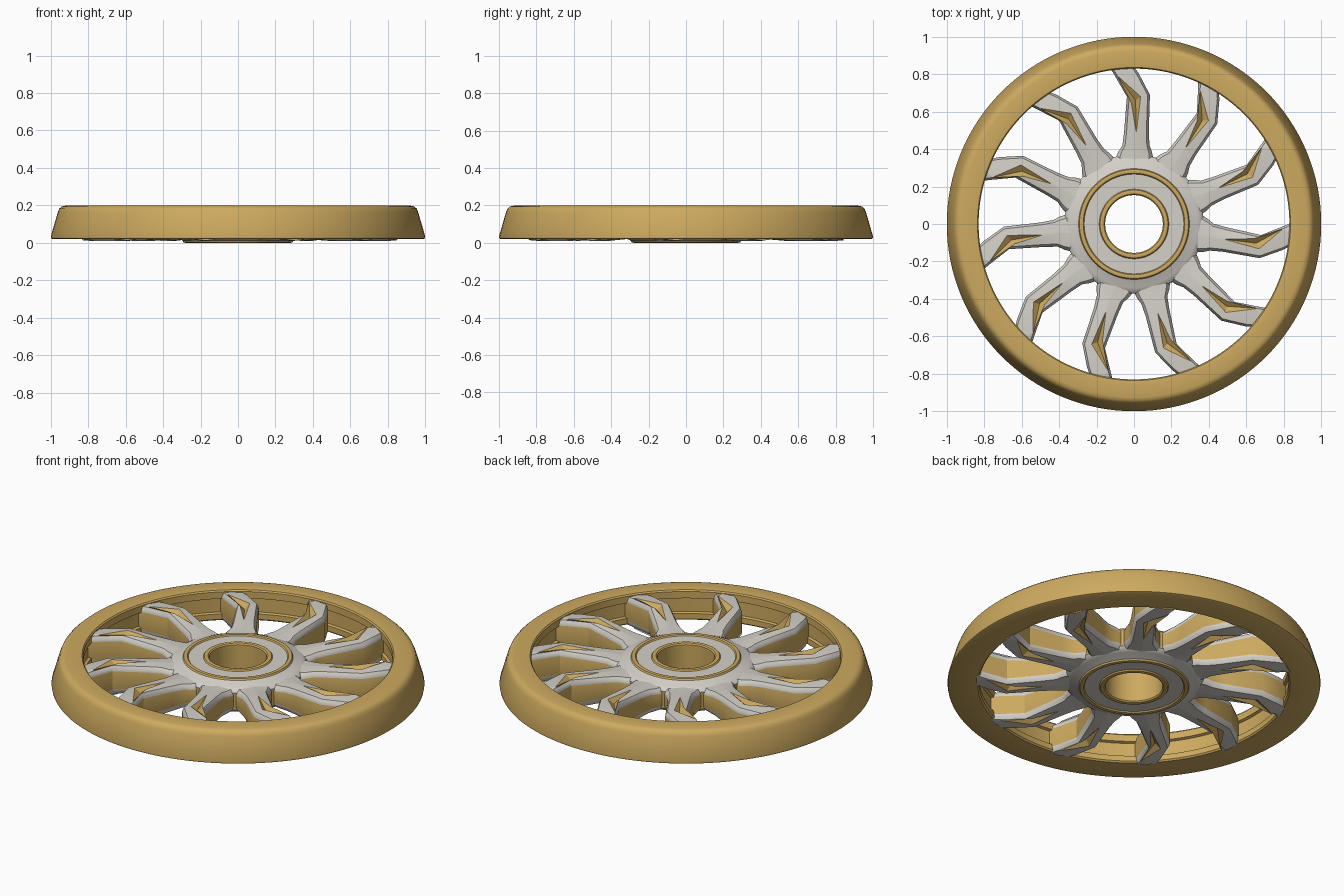
import bpy, bmesh, math
from mathutils import Matrix

if "Cube" in bpy.data.objects:
    bpy.data.objects.remove(bpy.data.objects["Cube"])


def material(name, rgb):
    m = bpy.data.materials.new(name)
    m.diffuse_color = (*rgb, 1)
    m.use_nodes = True
    m.node_tree.nodes["Principled BSDF"].inputs["Base Color"].default_value = m.diffuse_color
    return m


GOLD = material("gold", (0.61, 0.40, 0.115))
WHITE = material("warm white", (0.66, 0.63, 0.58))
MID = 0.1   # mid height of the wheel


def finish(bm, name, angle=35):
    bmesh.ops.recalc_face_normals(bm, faces=bm.faces)
    me = bpy.data.meshes.new(name)
    bm.to_mesh(me)
    bm.free()
    me.materials.append(GOLD)
    me.materials.append(WHITE)
    ob = bpy.data.objects.new(name, me)
    bpy.context.collection.objects.link(ob)
    bpy.ops.object.select_all(action='DESELECT')
    ob.select_set(True)
    bpy.context.view_layer.objects.active = ob
    bpy.ops.object.shade_smooth_by_angle(angle=math.radians(angle))
    return ob


def lathe(name, profile, seg=128):
    """Closed profile of (radius, z, colour of the strip to the next point)."""
    bm = bmesh.new()
    rings = [[bm.verts.new((r * math.cos(2 * math.pi * i / seg),
                            r * math.sin(2 * math.pi * i / seg), z))
              for i in range(seg)] for r, z, _ in profile]
    for k, (_, _, col) in enumerate(profile):
        a, b = rings[k], rings[(k + 1) % len(rings)]
        for i in range(seg):
            j = (i + 1) % seg
            bm.faces.new((a[i], a[j], b[j], b[i])).material_index = col
    return finish(bm, name)


# Tapered outer rim with a shallow channel on the inner wall
rim = [(0.83, 0.028), (0.838, 0.02), (0.99, 0.02), (0.998, 0.024), (1.0, 0.034),
       (0.962, 0.165), (0.955, 0.182), (0.942, 0.194), (0.925, 0.198),
       (0.85, 0.2), (0.836, 0.198), (0.83, 0.19), (0.83, 0.15), (0.845, 0.145),
       (0.845, 0.065), (0.83, 0.06)]
lathe("rim", [(r, z, 0) for r, z in rim])

# Hub: white body, gold bore, gold raised rings; lower half mirrors the upper
upper = [(0.372, 0.150, 1), (0.362, 0.164, 1), (0.34, 0.172, 1), (0.31, 0.182, 1),
         (0.296, 0.188, 0), (0.291, 0.197, 0), (0.281, 0.2, 0), (0.271, 0.197, 0),
         (0.266, 0.19, 1), (0.186, 0.19, 0), (0.181, 0.197, 0), (0.172, 0.2, 0),
         (0.16, 0.197, 0), (0.154, 0.19, 0)]
lower = []
for k in range(len(upper) - 1, -1, -1):
    col = upper[k - 1][2] if k else 0
    lower.append((upper[k][0], 2 * MID - upper[k][1], col))
lathe("hub", upper + lower)

# Spoke stations: left xy, right xy, groove left xy, groove right xy, half height, groove depth
stations = [
    ((-0.105, 0.335), (0.105, 0.335), (0.0, 0.335), (0.0, 0.335), 0.070, 0),
    ((-0.084, 0.385), (0.096, 0.385), (0.008, 0.385), (0.008, 0.385), 0.072, 0),
    ((-0.062, 0.42), (0.083, 0.42), (0.01, 0.42), (0.01, 0.42), 0.076, 0),
    ((-0.053, 0.49), (0.079, 0.49), (0.011, 0.495), (0.013, 0.495), 0.080, 0),
    ((-0.038, 0.68), (0.085, 0.69), (-0.014, 0.645), (0.036, 0.68), 0.090, 0.026),
    ((-0.104, 0.795), (0.025, 0.805), (-0.086, 0.785), (-0.083, 0.787), 0.090, 0),
    ((-0.133, 0.843), (-0.003, 0.843), (-0.07, 0.843), (-0.067, 0.843), 0.088, 0),
]


def mix(a, b, t):
    return (a[0] + (b[0] - a[0]) * t, a[1] + (b[1] - a[1]) * t)


def half_section(st):
    L, R, gl, gr, h, d = st
    return [(L, h - 0.035), (mix(L, R, 0.03), h - 0.02), (mix(L, R, 0.10), h - 0.006),
            (gl, h), (mix(gl, gr, 0.45), h - d), (gr, h),
            (mix(L, R, 0.90), h - 0.006), (mix(L, R, 0.97), h - 0.02), (R, h - 0.035)]


def build_spoke():
    bm = bmesh.new()
    rows = []
    for st in stations:
        half = half_section(st)
        ring = [(p[0], p[1], MID + h) for p, h in half]
        ring += [(p[0], p[1], MID - h) for p, h in reversed(half)]
        rows.append([bm.verts.new(c) for c in ring])
    n = len(rows[0])
    for s in range(len(rows) - 1):
        for k in range(n):
            j = (k + 1) % n
            f = bm.faces.new((rows[s][k], rows[s][j], rows[s + 1][j], rows[s + 1][k]))
            side = k in (8, 17)                       # tall side walls
            groove = k in (3, 4, 12, 13) and s in (3, 4)   # arrow shaped recess
            f.material_index = 0 if side or groove else 1
    for row in (rows[0], rows[-1]):
        bm.faces.new(row)
    return finish(bm, "spoke_1", 30)


# Eleven bent spokes around the hub
first = build_spoke()
for i in range(1, 11):
    ob = bpy.data.objects.new(f"spoke_{i + 1}", first.data)
    ob.matrix_world = Matrix.Rotation(2 * math.pi * i / 11, 4, 'Z')
    bpy.context.collection.objects.link(ob)
